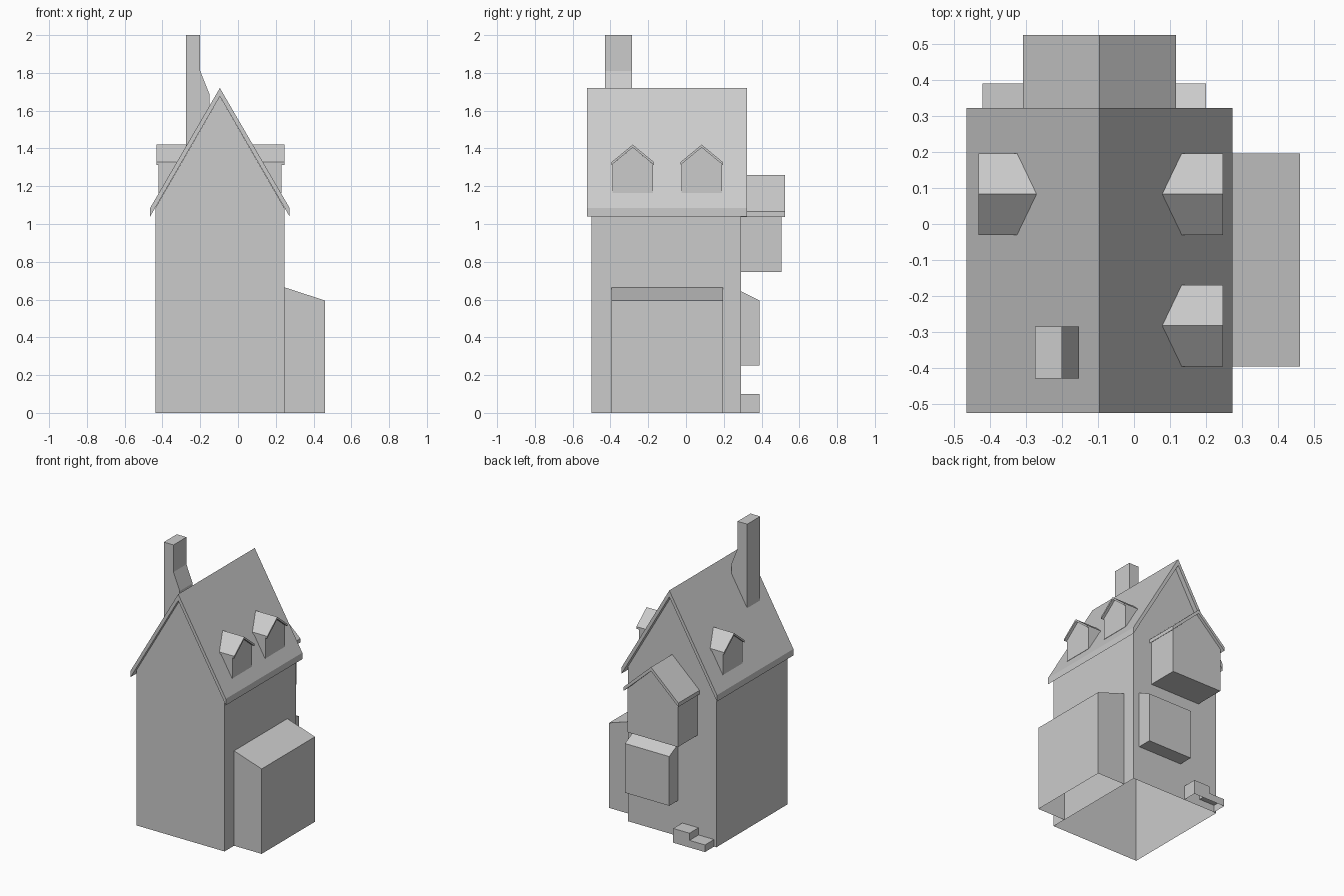
import bpy, bmesh

if "Cube" in bpy.data.objects:
    bpy.data.objects.remove(bpy.data.objects["Cube"])

CX = -0.096          # ridge line of the house
SLOPE = 0.635 / 0.368  # main roof pitch


def prism(name, profile, axis, a, b, open_bottom=False):
    """Extrude a (u, z) profile along x or y; ends may be numbers or functions of z."""
    bm = bmesh.new()

    def ring(end):
        out = []
        for u, z in profile:
            e = end(z) if callable(end) else end
            out.append(bm.verts.new((u, e, z) if axis == 'y' else (e, u, z)))
        return out

    r1, r2 = ring(a), ring(b)
    n = len(profile)
    bm.faces.new(r1)
    bm.faces.new(r2[::-1])
    for i in range(n):
        j = (i + 1) % n
        bm.faces.new((r1[i], r1[j], r2[j], r2[i]))
    bmesh.ops.recalc_face_normals(bm, faces=bm.faces[:])
    if open_bottom:
        low = [f for f in bm.faces if all(abs(v.co.z) < 1e-5 for v in f.verts)]
        bmesh.ops.delete(bm, geom=low, context='FACES_ONLY')
    mesh = bpy.data.meshes.new(name)
    bm.to_mesh(mesh)
    bm.free()
    ob = bpy.data.objects.new(name, mesh)
    bpy.context.collection.objects.link(ob)
    return ob


def gable(c, half, z0, eave, apex):
    return [(c - half, z0), (c + half, z0), (c + half, eave), (c, apex), (c - half, eave)]


def chevron(c, half, eave, apex, t):
    return [(c - half, eave), (c, apex), (c + half, eave),
            (c + half, eave - t), (c, apex - t), (c - half, eave - t)]


# Main house, open underneath, with its steep roof
prism("house_walls", gable(CX, 0.342, 0, 1.084, 1.675), 'y', -0.5, 0.29, True)
prism("main_roof", chevron(CX, 0.369, 1.085, 1.72, 0.045), 'y', -0.525, 0.322)

# Lean-to on the right side
prism("side_extension", [(0.245, 0), (0.46, 0), (0.46, 0.595), (0.245, 0.665)],
      'y', -0.395, 0.195, True)

# Overhanging upper bay on the back
prism("upper_bay", gable(CX, 0.195, 0.745, 1.052, 1.234), 'y', 0.29, 0.505)
prism("upper_bay_roof", chevron(CX, 0.212, 1.065, 1.26, 0.027), 'y', 0.29, 0.525)

# Lower bay window on the back
prism("lower_bay", [(0.29, 0.25), (0.39, 0.25), (0.39, 0.595), (0.29, 0.645)],
      'x', -0.143, 0.2)

# Back doorstep
prism("back_steps", [(-0.42, 0), (-0.174, 0), (-0.174, 0.1), (-0.3, 0.1),
                     (-0.3, 0.05), (-0.42, 0.05)], 'y', 0.29, 0.39, True)

# Chimney with a sloped shoulder
prism("chimney", [(-0.275, 2.0), (-0.2, 2.0), (-0.2, 1.81), (-0.152, 1.69),
                  (-0.152, 1.6), (-0.275, 1.385)], 'y', -0.428, -0.285)

# Dormers: inner ends follow the roof slope
for label, side, yc, wall_x, roof_x in (("right_front", 1, -0.282, 0.229, 0.247),
                                        ("right_back", 1, 0.083, 0.229, 0.247),
                                        ("left", -1, 0.083, -0.421, -0.432)):
    def inner(z, s=side):
        return CX + s * ((1.72 - z) / SLOPE - 0.01)
    prism("dormer_walls_" + label, gable(yc, 0.108, 1.165, 1.316, 1.405), 'x', inner, wall_x)
    prism("dormer_roof_" + label, chevron(yc, 0.113, 1.327, 1.42, 0.015), 'x', inner, roof_x)
